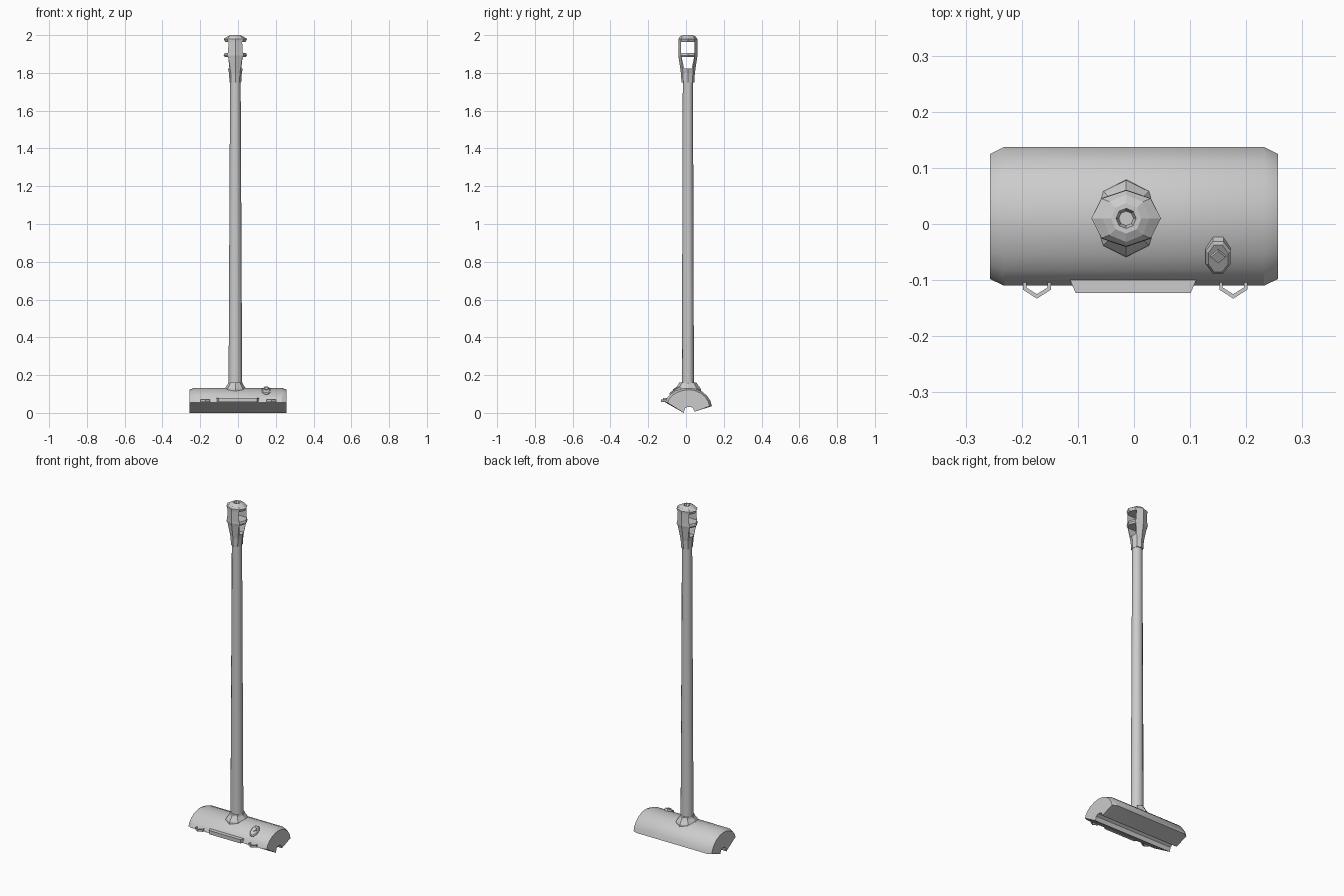
import bpy, bmesh, math
from mathutils import Vector, Matrix

if "Cube" in bpy.data.objects:
    bpy.data.objects.remove(bpy.data.objects["Cube"])

PX, PY = -0.014, 0.01  # pole axis


def loft(name, rings, smooth=None):
    """Skin a list of closed rings and cap both ends."""
    bm = bmesh.new()
    vs = [[bm.verts.new(p) for p in r] for r in rings]
    n = len(vs[0])
    for a, b in zip(vs, vs[1:]):
        for i in range(n):
            j = (i + 1) % n
            bm.faces.new((a[i], a[j], b[j], b[i]))
    bm.faces.new(vs[0][::-1])
    bm.faces.new(vs[-1])
    bmesh.ops.recalc_face_normals(bm, faces=bm.faces)
    me = bpy.data.meshes.new(name)
    bm.to_mesh(me)
    bm.free()
    ob = bpy.data.objects.new(name, me)
    bpy.context.collection.objects.link(ob)
    if smooth:
        bpy.ops.object.select_all(action='DESELECT')
        ob.select_set(True)
        bpy.context.view_layer.objects.active = ob
        bpy.ops.object.shade_smooth_by_angle(angle=math.radians(smooth))
    return ob


def turned(name, rings, sides=8, smooth=None):
    """Loft of elliptical rings (z, rx, ry) around the pole axis."""
    ang = [2 * math.pi * i / sides for i in range(sides)]
    return loft(name, [[(PX + rx * math.cos(a), PY + ry * math.sin(a), z)
                        for a in ang] for z, rx, ry in rings], smooth)


# Floor head: domed cross-section with a grooved, two-slope underside
dome = [(-0.11, 0.056), (-0.101, 0.078), (-0.082, 0.1), (-0.055, 0.117),
        (-0.02, 0.129), (0.013, 0.133), (0.05, 0.128), (0.085, 0.113),
        (0.112, 0.09), (0.13, 0.062), (0.137, 0.036)]
under = [(0.045, 0.006), (0.038, 0.024), (0.026, 0.032), (0.008, 0.032),
         (-0.005, 0.024), (-0.012, 0.0)]


def section(x, k):
    up = [(x, 0.013 + (y - 0.013) * k, 0.03 + (z - 0.03) * k) for y, z in dome]
    return up + [(x, y, z) for y, z in under]


loft("floor_head", [section(-0.257, 0.9), section(-0.232, 1),
                    section(0.232, 1), section(0.257, 0.9)], smooth=25)

# Neck socket and tapered pole
turned("neck", [(0.09, 0.062, 0.071), (0.128, 0.057, 0.068),
                (0.152, 0.04, 0.05), (0.162, 0.037, 0.045)])
turned("pole", [(0.15, 0.036, 0.032), (1.76, 0.028, 0.027)], sides=12, smooth=40)

# Handle with a dished cap
handle = turned("handle", [(1.75, 0.031, 0.034), (1.80, 0.034, 0.037),
                           (1.88, 0.052, 0.049), (1.893, 0.062, 0.051),
                           (1.91, 0.055, 0.051), (1.963, 0.053, 0.05),
                           (1.98, 0.062, 0.05), (1.992, 0.042, 0.042),
                           (2.0, 0.027, 0.027), (2.0, 0.018, 0.018),
                           (1.985, 0.013, 0.013)])

# Two grip windows cut through the handle, leaving a crossbar
for z0, w0, z1, w1 in [(1.822, 0.02, 1.883, 0.033), (1.906, 0.036, 1.964, 0.036)]:
    cut = loft("window_cutter", [[(x, PY - w0, z0), (x, PY + w0, z0),
                                  (x, PY + w1, z1), (x, PY - w1, z1)]
                                 for x in (-0.2, 0.2)])
    cut.hide_render = True
    mod = handle.modifiers.new("window", 'BOOLEAN')
    mod.operation = 'DIFFERENCE'
    mod.solver = 'EXACT'
    mod.object = cut
    bpy.context.view_layer.objects.active = handle
    bpy.ops.object.modifier_apply(modifier=mod.name)
    bpy.data.objects.remove(cut)

# Front bumper strip
strip = [(-0.116, -0.095), (-0.104, -0.123), (0.101, -0.123), (0.113, -0.095)]
loft("front_bumper", [[(x, y, z) for x, y in strip] for z in (0.057, 0.079)])

# V-shaped front hooks
vee = [(-0.025, -0.095), (-0.025, -0.117), (0, -0.133), (0.025, -0.117),
       (0.025, -0.095), (0.019, -0.095), (0.019, -0.113), (0, -0.125),
       (-0.019, -0.113), (-0.019, -0.095)]
for side, x0 in (("left", -0.173), ("right", 0.177)):
    loft("hook_" + side, [[(x0 + x, y, z) for x, y in vee] for z in (0.057, 0.07)])

# Pedal button seated on the front slope, with a small diamond stud
normal = Vector((0, -0.55, 0.83))
seat = Matrix.Translation((0.15, -0.056, 0.115)) @ \
    Vector((0, 0, 1)).rotation_difference(normal).to_matrix().to_4x4()


def studded(name, rings, sides, turn, shift=0):
    loft(name, [[seat @ Vector((rx * math.cos(a), shift + ry * math.sin(a), h))
                 for a in [turn + 2 * math.pi * i / sides for i in range(sides)]]
                for h, rx, ry in rings])


studded("pedal", [(-0.012, 0.024, 0.037), (0.006, 0.024, 0.037),
                  (0.01, 0.019, 0.031)], 8, math.pi / 8)
studded("pedal_stud", [(0.005, 0.015, 0.015), (0.015, 0.013, 0.013)], 4, 0, 0.006)
